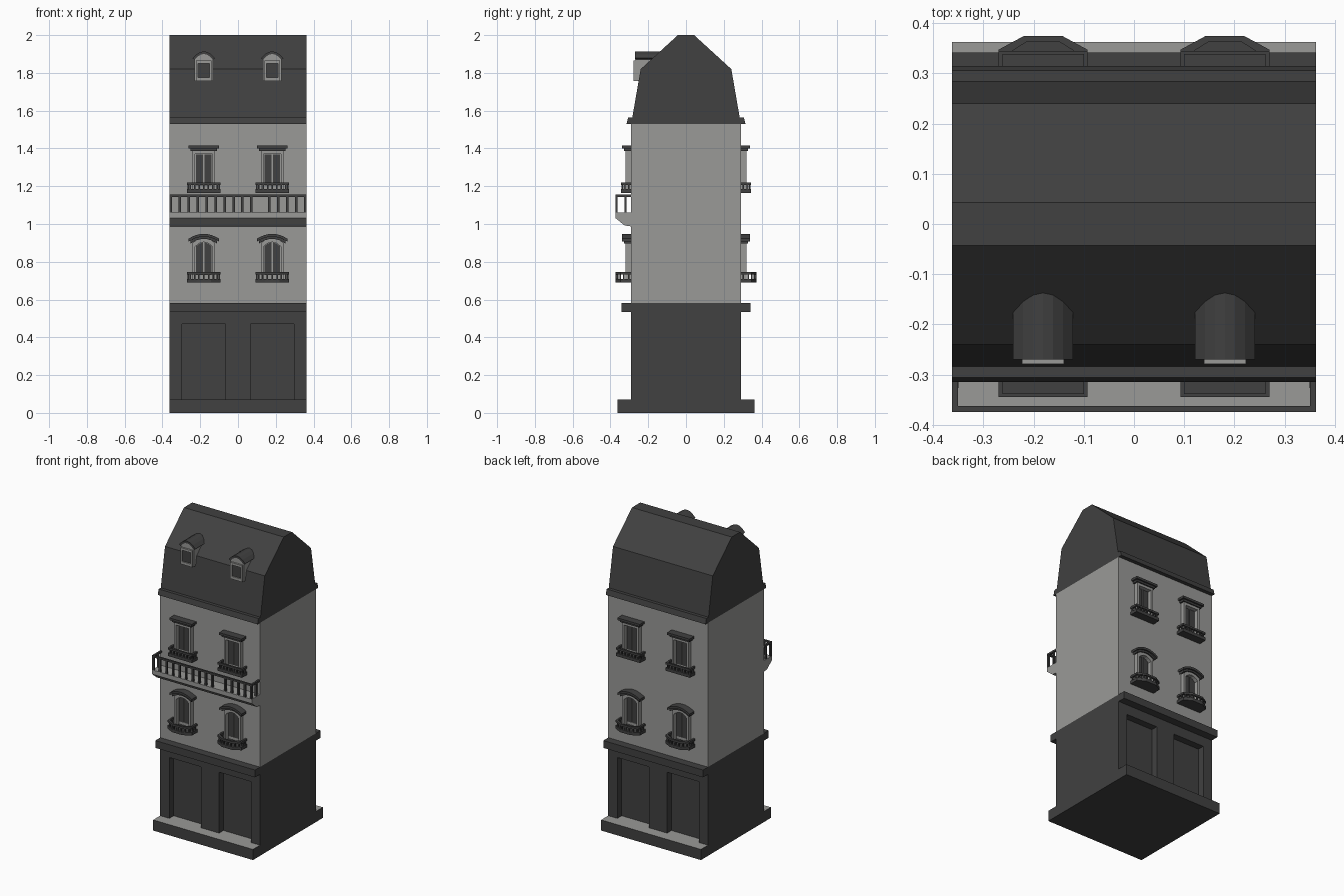
import bpy, bmesh, math
from mathutils import Vector

if "Cube" in bpy.data.objects:
    bpy.data.objects.remove(bpy.data.objects["Cube"])


def material(name, c):
    m = bpy.data.materials.new(name)
    m.diffuse_color = (*c, 1)
    m.use_nodes = True
    m.node_tree.nodes["Principled BSDF"].inputs["Base Color"].default_value = m.diffuse_color
    return m


STONE = material("light grey stone", (0.32, 0.32, 0.31))
DARK = material("dark grey slate", (0.052, 0.052, 0.052))


def build(name, mat, prisms, mirror=""):
    """Join prisms (axis, profile, start, end) into one object, mirrored about the named axes."""
    bm = bmesh.new()
    for axis, pts, a, b in prisms:
        def put(p, t):
            return {"x": (t, p[0], p[1]), "y": (p[0], t, p[1]), "z": (p[0], p[1], t)}[axis]
        lo = [bm.verts.new(put(p, a)) for p in pts]
        hi = [bm.verts.new(put(p, b)) for p in pts]
        bm.faces.new(lo)
        bm.faces.new(hi)
        n = len(pts)
        for i in range(n):
            j = (i + 1) % n
            bm.faces.new((lo[i], lo[j], hi[j], hi[i]))
    bmesh.ops.recalc_face_normals(bm, faces=bm.faces)
    me = bpy.data.meshes.new(name)
    bm.to_mesh(me)
    bm.free()
    ob = bpy.data.objects.new(name, me)
    bpy.context.collection.objects.link(ob)
    me.materials.append(mat)
    if mirror:
        mod = ob.modifiers.new("mirror", "MIRROR")
        mod.use_axis = ("x" in mirror, "y" in mirror, False)
        mod.use_mirror_merge = False
    return ob


def rect(a0, a1, b0, b1):
    return [(a0, b0), (a1, b0), (a1, b1), (a0, b1)]


def box(x0, x1, y0, y1, z0, z1):
    return ("z", rect(x0, x1, y0, y1), z0, z1)


def arch(cx, half, z_end, rise, n=6):
    """Points of a shallow arch from left to right."""
    return [(cx + half * t, z_end + rise * (1 - t * t))
            for t in [2 * i / n - 1 for i in range(n + 1)]]


W, D, CX = 0.3625, 0.29, 0.181   # half width, half depth, bay centre

# plinth with light upper face
plinth = build("plinth", DARK, [box(-W, W, -W, W, 0, 0.07)])
plinth.data.materials.append(STONE)
for f in plinth.data.polygons:
    if f.normal.z > 0.5:
        f.material_index = 1

# ground floor: core and front/back facing with two recessed bays
build("ground_floor_core", DARK, [box(-W, W, -0.245, 0.245, 0.07, 0.535)])
facing = [(-W, 0.07)]
for c in (-CX, CX):
    facing += [(c - 0.115, 0.07), (c - 0.115, 0.47), (c + 0.115, 0.47), (c + 0.115, 0.07)]
facing += [(W, 0.07), (W, 0.535), (-W, 0.535)]
build("ground_floor_facing", DARK, [("y", facing, -D, -0.245)], "y")
build("ground_floor_cornice", DARK, [box(-W, W, -0.341, 0.341, 0.535, 0.583)])

# upper walls and roof
build("upper_walls", STONE, [box(-W, W, -D, D, 0.583, 1.53)])
half = [(0.315, 1.53), (0.306, 1.565), (0.284, 1.565), (0.24, 1.82), (0.043, 2.0)]
build("mansard_roof", DARK, [("x", half + [(-y, z) for y, z in reversed(half)], -W, W)])


def path_points(path, n):
    """n evenly spaced points along an open path."""
    path = [Vector(p) for p in path]
    lens = [(b - a).length for a, b in zip(path, path[1:])]
    out = []
    for i in range(n):
        d = sum(lens) * (i + 0.5) / n
        k = 0
        while d > lens[k]:
            d -= lens[k]
            k += 1
        out.append(path[k].lerp(path[k + 1], d / lens[k]))
    return out


def window_balcony(name, plan, z0, z1):
    """Small balcony: floor slab, rail and balusters following a plan outline."""
    def inset(t):
        return [(CX + x * (1 - t / 0.0885), y if y == -D else y + t) for x, y in plan]
    outer, mid, inner = inset(0), inset(0.006), inset(0.012)
    parts = [("z", outer, z0, z0 + 0.02),
             ("z", outer + inner[::-1], z1 - 0.013, z1)]
    for p in path_points(mid, 11):
        parts.append(box(p.x - .004, p.x + .004, p.y - .004, p.y + .004, z0 + 0.02, z1 - 0.013))
    build(name, DARK, parts, "xy")


def window(name, sill, head, rise):
    """Light surround, backing and two dark panes; rise > 0 gives an arched head."""
    n = 6 if rise else 1
    outer = [(CX - 0.06, sill)] + arch(CX, 0.06, head, rise, n) + [(CX + 0.06, sill)]
    inner = [(CX - 0.046, sill)] + arch(CX, 0.046, head - 0.02, rise, n) + [(CX + 0.046, sill)]
    build(name + "_surround", STONE, [("y", outer + inner[::-1], -0.32, -D)], "xy")
    panes = []
    for s in (-1, 1):
        a, b = 0.004, 0.042
        panes.append(("y", [(CX + s * a, sill + 0.02), (CX + s * a, head - 0.022 + rise),
                            (CX + s * (a + b) / 2, head - 0.022 + rise * 0.75),
                            (CX + s * b, head - 0.022 + rise * 0.15),
                            (CX + s * b, sill + 0.02)], -0.296, -D))
    build(name + "_panes", DARK, panes, "xy")


# second floor windows: straight lintels, square balconies
window("upper_window", 1.185, 1.39, 0)
build("upper_lintel", DARK, [box(CX - .081, CX + .081, -0.338, -D, 1.4, 1.415),
                             box(CX - .07, CX + .07, -0.328, -D, 1.387, 1.4)], "xy")
window_balcony("upper_window_balcony",
               [(-.0885, -D), (-.0885, -.344), (.0885, -.344), (.0885, -D)], 1.165, 1.22)

# first floor windows: arched lintels, chamfered balconies
window("lower_window", 0.71, 0.9, 0.024)
build("lower_lintel", DARK,
      [("y", arch(CX, .081, .922, .026, 8) + arch(CX, .081, .907, .026, 8)[::-1], -0.338, -D),
       ("y", arch(CX, .07, .912, .022, 8) + arch(CX, .07, .897, .024, 8)[::-1], -0.328, -D)], "xy")
window_balcony("lower_window_balcony",
               [(-.0885, -D), (-.0885, -.347), (-.038, -.3745), (.038, -.3745),
                (.0885, -.347), (.0885, -D)], 0.69, 0.745)

# long front balcony with one baluster missing
build("balcony_slab", STONE, [("x", [(-D, 1.06), (-.374, 1.06), (-.374, 1.032),
                                     (-.325, .992), (-D, .987)], -W, W)])
rail = [(-W, -D), (-W, -.374), (W, -.374), (W, -D),
        (W - .012, -D), (W - .012, -.362), (-W + .012, -.362), (-W + .012, -D)]
posts = [("z", rail, 1.144, 1.156)]
for i in range(16):
    if i != 10:
        x = -0.355 + i * 0.71 / 15
        posts.append(box(x - .0065, x + .0065, -.374, -.362, 1.06, 1.144))
for x in (-0.3555, 0.3555):
    posts.append(box(x - .006, x + .006, -.326, -.314, 1.06, 1.144))
build("balcony_railing", DARK, posts)

# dormers on the front roof slope
body = [(CX - 0.048, 1.757)] + arch(CX, 0.048, 1.875, 0.027) + [(CX + 0.048, 1.757)]
build("dormer_body", STONE, [("y", body, -0.267, -0.15)], "x")
front = rect(CX - .042, CX + .042, 1.757, 1.865)
hole = rect(CX - .031, CX + .031, 1.775, 1.85)
build("dormer_frame", STONE, [
    ("y", rect(CX - .042, CX - .031, 1.757, 1.865), -.279, -.267),
    ("y", rect(CX + .031, CX + .042, 1.757, 1.865), -.279, -.267),
    ("y", rect(CX - .031, CX + .031, 1.757, 1.775), -.279, -.267),
    ("y", rect(CX - .031, CX + .031, 1.85, 1.865), -.279, -.267)], "x")
build("dormer_pane", DARK, [("y", hole, -0.271, -0.266)], "x")
build("dormer_roof", DARK, [("y", arch(CX, 0.06, 1.878, 0.036)
                             + arch(CX, 0.048, 1.87, 0.03)[::-1], -0.27, -0.12)], "x")
